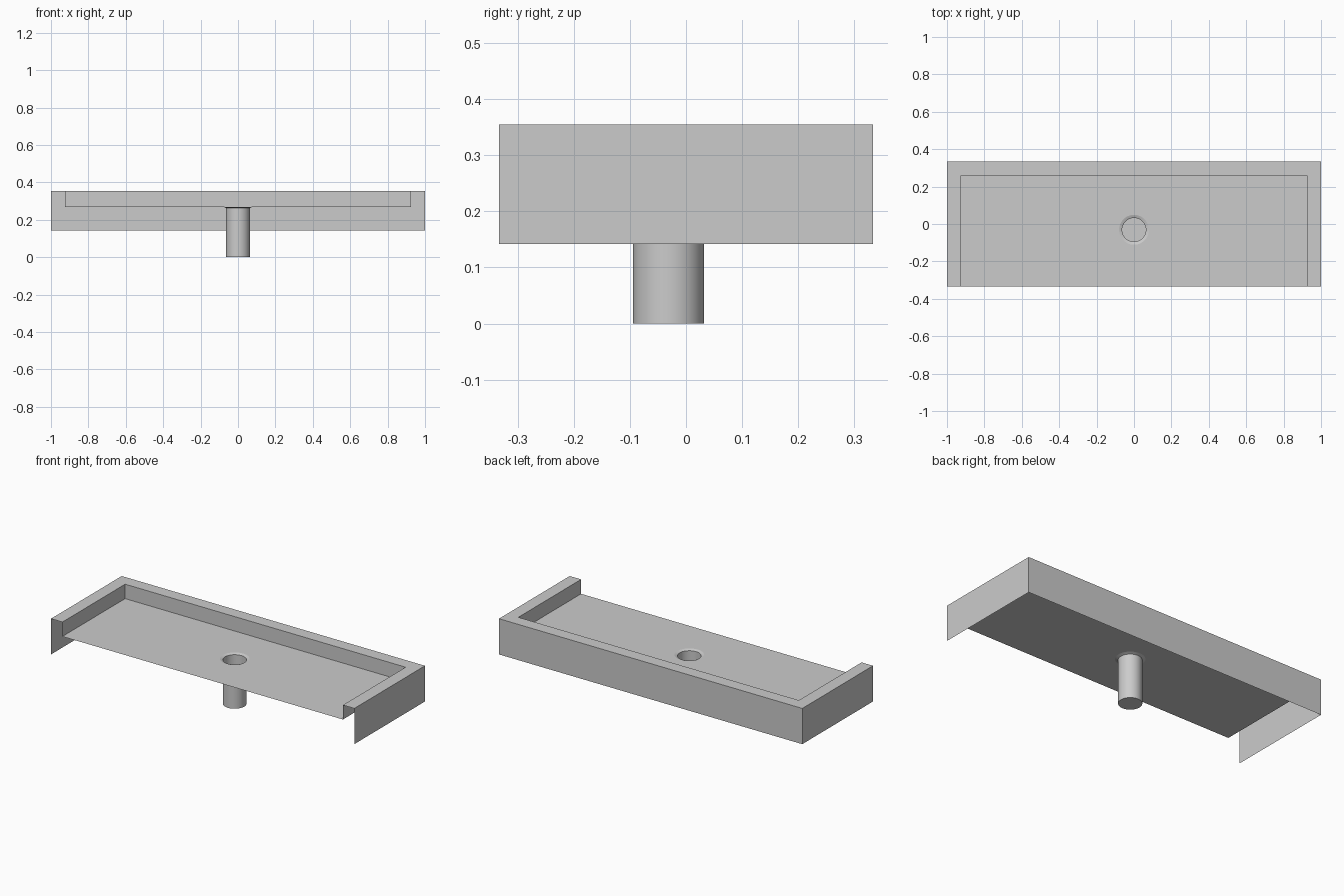
import bpy, bmesh
from math import cos, sin, pi, radians

cube = bpy.data.objects.get("Cube")
if cube:
    bpy.data.objects.remove(cube, do_unlink=True)

HX, HY = 1.0, 0.333            # half width and half depth
RIM = 0.075                    # rim width
BOTTOM, FLOOR, TOP = 0.142, 0.269, 0.355
DRAIN_Y, SEGS = -0.031, 48
PIPE_R, HOLE_R = 0.0635, 0.08

grey = bpy.data.materials.new("plain_grey")
grey.use_nodes = True
colour = (0.6, 0.6, 0.6, 1)
grey.diffuse_color = colour
grey.node_tree.nodes["Principled BSDF"].inputs["Base Color"].default_value = colour


def finish(name, bm, smooth=False):
    mesh = bpy.data.meshes.new(name)
    bm.to_mesh(mesh)
    bm.free()
    mesh.materials.append(grey)
    obj = bpy.data.objects.new(name, mesh)
    bpy.context.collection.objects.link(obj)
    if smooth:
        bpy.ops.object.select_all(action='DESELECT')
        obj.select_set(True)
        bpy.context.view_layer.objects.active = obj
        bpy.ops.object.shade_smooth_by_angle(angle=radians(30))
    return obj


def loft(bm, rows, closed=False):
    """Join neighbouring rows of vertices with quads."""
    ends = rows[1:] + rows[:1] if closed else rows[1:]
    for a, b in zip(rows, ends):
        for i in range(len(a) - 1):
            bm.faces.new((a[i], a[i + 1], b[i + 1], b[i]))


def circle(bm, radius, z):
    return [bm.verts.new((radius * cos(2 * pi * i / SEGS),
                          DRAIN_Y + radius * sin(2 * pi * i / SEGS), z))
            for i in range(SEGS)]


# Rim: thin folded skirt round the left, back and right, open at the front
bm = bmesh.new()
section = [(0, BOTTOM), (0, TOP), (RIM, TOP), (RIM, FLOOR)]
rows = []
for sx, sy in ((-1, -1), (-1, 1), (1, 1), (1, -1)):
    rows.append([bm.verts.new((sx * (HX - d), HY - d if sy > 0 else -HY, z))
                 for d, z in section])
loft(bm, rows)
finish("tray_rim", bm)

# Floor: single sheet with a round drain hole
bm = bmesh.new()
ix, iy = HX - RIM, HY - RIM
corners = [bm.verts.new((x, y, FLOOR))
           for x, y in ((-ix, -HY), (ix, -HY), (ix, iy), (-ix, iy))]
edges = []
for ring in (corners, circle(bm, HOLE_R, FLOOR)):
    edges += [bm.edges.new((a, b)) for a, b in zip(ring, ring[1:] + ring[:1])]
bmesh.ops.triangle_fill(bm, edges=edges, use_beauty=True, normal=(0, 0, 1))
for f in bm.faces:
    f.normal_update()
    if f.normal.z < 0:
        f.normal_flip()
finish("tray_floor", bm)

# Drain pipe: closed at the bottom, with a shallow flared lip at the floor
bm = bmesh.new()
rings = [circle(bm, r, z) for r, z in
         ((PIPE_R, 0), (PIPE_R, FLOOR - 0.006),
          (0.07, FLOOR - 0.003), (HOLE_R, FLOOR))]
columns = [list(col) for col in zip(*rings)]
columns.reverse()
loft(bm, columns, closed=True)
bm.faces.new(list(reversed(rings[0])))
finish("drain_pipe", bm, smooth=True)
